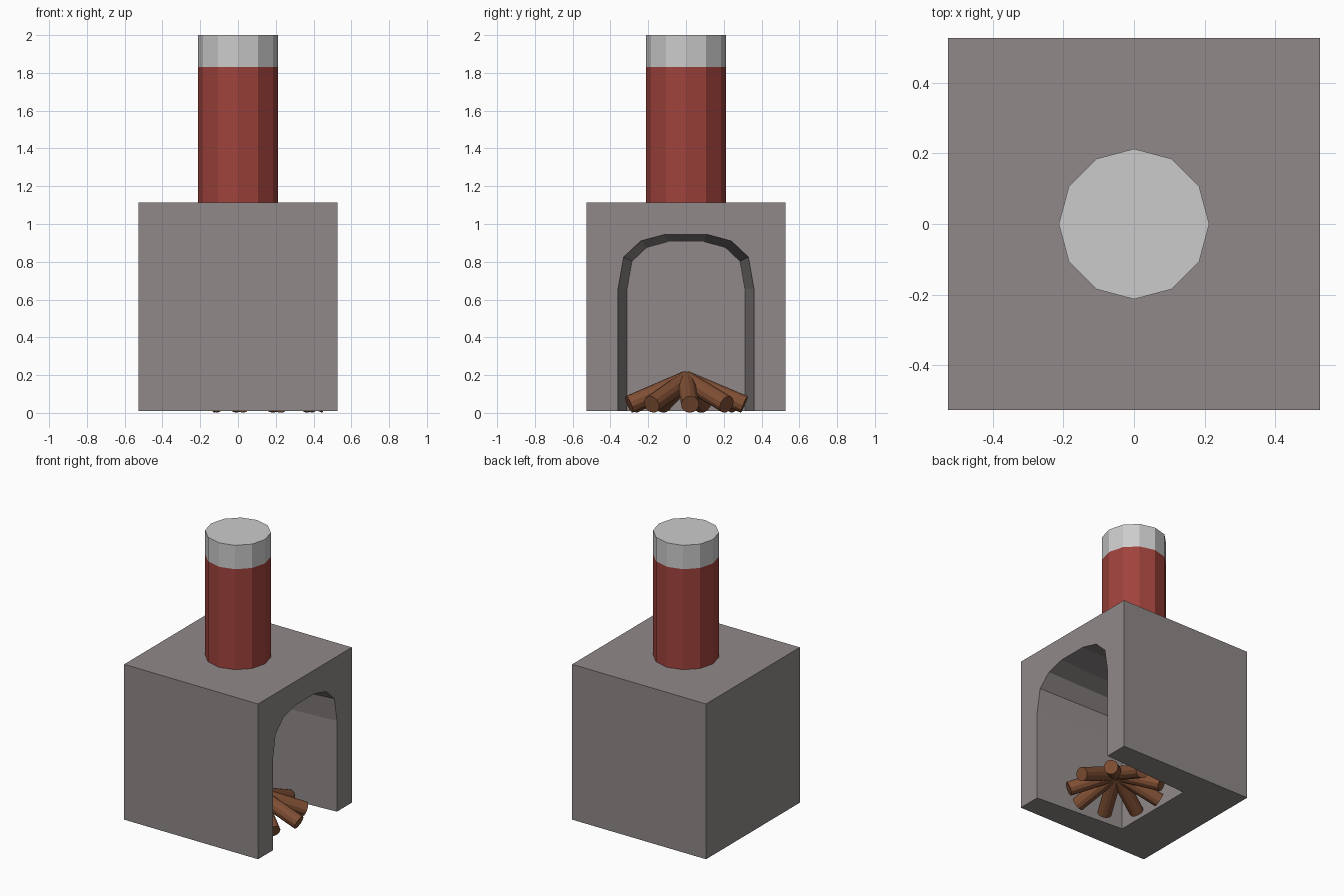
import bpy, bmesh
from math import cos, sin, pi, radians
from mathutils import Vector

if "Cube" in bpy.data.objects:
    bpy.data.objects.remove(bpy.data.objects["Cube"])


def material(name, rgb):
    m = bpy.data.materials.new(name)
    m.diffuse_color = (*rgb, 1)
    m.use_nodes = True
    m.node_tree.nodes["Principled BSDF"].inputs["Base Color"].default_value = m.diffuse_color
    return m


def finish(name, bm, mat=None):
    bmesh.ops.recalc_face_normals(bm, faces=bm.faces)
    me = bpy.data.meshes.new(name)
    bm.to_mesh(me)
    bm.free()
    ob = bpy.data.objects.new(name, me)
    bpy.context.collection.objects.link(ob)
    if mat:
        me.materials.append(mat)
    return ob


def rod(name, start, end, radius, sides, mat=None, turn=0.0):
    """Capped prism between two points."""
    start, end = Vector(start), Vector(end)
    axis = (end - start).normalized()
    rot = Vector((0, 0, 1)).rotation_difference(axis)
    bm = bmesh.new()
    rings = []
    for c in (start, end):
        rings.append([bm.verts.new(c + rot @ Vector((radius * cos(2 * pi * i / sides + turn),
                                                     radius * sin(2 * pi * i / sides + turn), 0)))
                      for i in range(sides)])
    a, b = rings
    bm.faces.new(a)
    bm.faces.new(b)
    for i in range(sides):
        j = (i + 1) % sides
        bm.faces.new((a[i], a[j], b[j], b[i]))
    return finish(name, bm, mat)


stone = material("stone", (0.28, 0.25, 0.25))
brick = material("brick", (0.35, 0.055, 0.045))
wood = material("wood", (0.22, 0.08, 0.035))

# Hearth block with a tapered arched opening on +x, open at the bottom
H, Z0, Z1, BACK = 0.527, 0.01, 1.115, -0.16
SPRING = 0.655
half = [(0.36, Z0), (0.36, SPRING), (0.33, 0.825), (0.24, 0.91), (0.11, 0.945)]
arch = half + [(-y, z) for y, z in reversed(half)]
taper = 0.867
bm = bmesh.new()
rect = [(-H, Z0), (-H, Z1), (H, Z1), (H, Z0)]
fr = [bm.verts.new((H, y, z)) for y, z in rect]
bk = [bm.verts.new((-H, y, z)) for y, z in rect]
mouth = [bm.verts.new((H, y, z)) for y, z in arch]
inner = [bm.verts.new((BACK, y * taper,
                       SPRING + (z - SPRING) * taper if z > SPRING else z)) for y, z in arch]
bm.faces.new(fr + mouth)
bm.faces.new(bk)
bm.faces.new(inner)
for i in range(3):
    bm.faces.new((fr[i], fr[i + 1], bk[i + 1], bk[i]))
for i in range(len(arch) - 1):
    bm.faces.new((mouth[i], mouth[i + 1], inner[i + 1], inner[i]))
bm.faces.new((fr[0], bk[0], bk[3], fr[3], mouth[0], inner[0], inner[-1], mouth[-1]))
finish("hearth_block", bm, stone)

# Chimney and its pale cap
rod("chimney", (0, 0, Z1), (0, 0, 1.83), 0.213, 12, brick)
rod("chimney_cap", (0, 0, 1.83), (0, 0, 2.0), 0.213, 12)

# Ring of nine logs leaning on each other
for i in range(9):
    a = radians(4 + 40 * i)
    rod(f"log_{i + 1}", (0.155, 0, 0.175),
        (0.155 + 0.31 * cos(a), 0.31 * sin(a), 0.045), 0.048, 12, wood)
